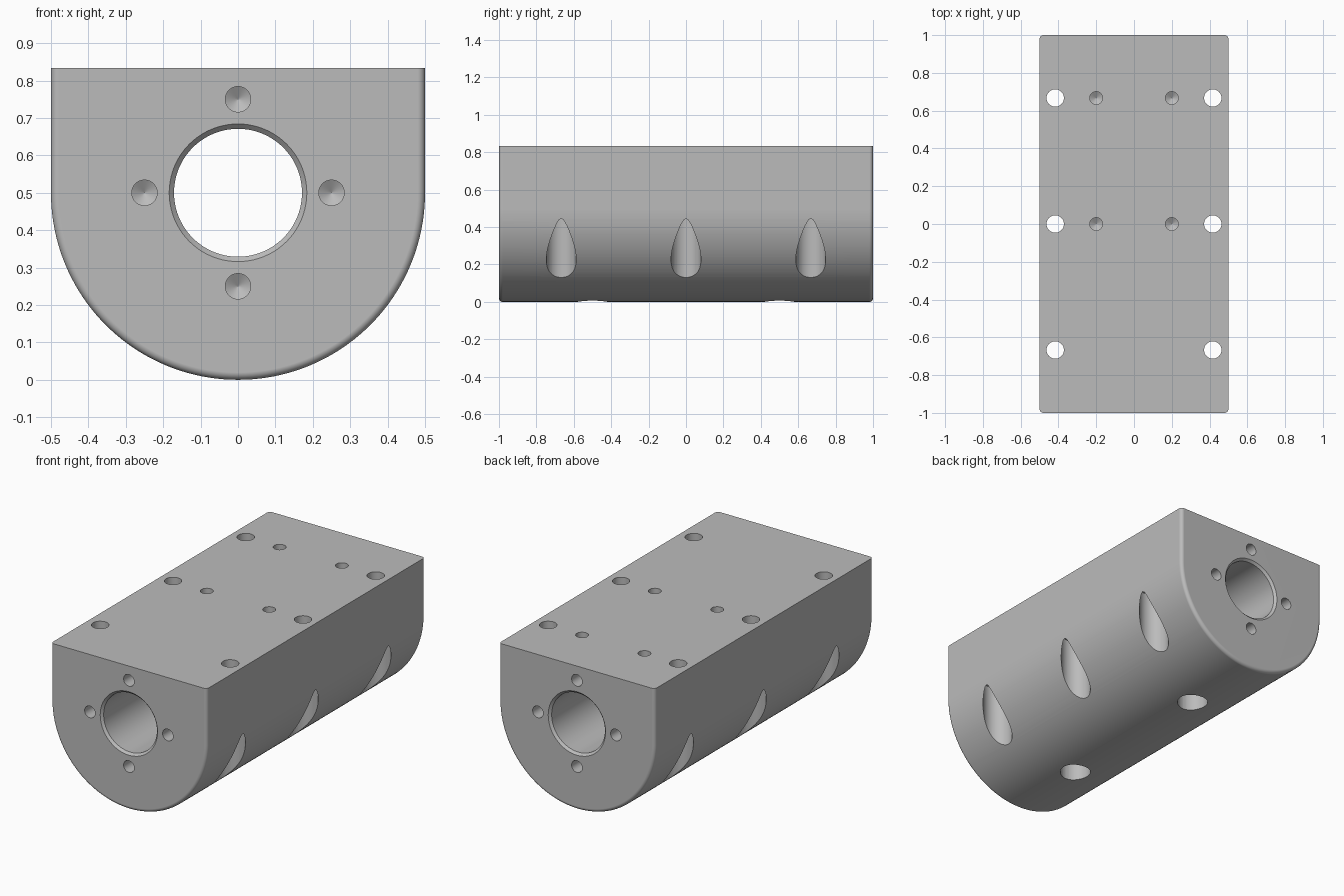
import bpy
import bmesh
from math import sin, cos, pi
from mathutils import Matrix, Vector

cube = bpy.data.objects.get("Cube")
if cube:
    bpy.data.objects.remove(cube, do_unlink=True)

HALF_W, TOP, HALF_L = 0.5, 0.833, 1.0
AXIS_Z, FILLET = 0.5, 0.02
BORE, CHAMFER = 0.171, 0.013

metal = bpy.data.materials.new("grey metal")
metal.use_nodes = True
GREY = (0.5, 0.5, 0.5, 1)
metal.diffuse_color = GREY
metal.node_tree.nodes["Principled BSDF"].inputs["Base Color"].default_value = GREY


def make_object(name, bm):
    bmesh.ops.recalc_face_normals(bm, faces=bm.faces)
    mesh = bpy.data.meshes.new(name)
    bm.to_mesh(mesh)
    bm.free()
    mesh.materials.append(metal)
    obj = bpy.data.objects.new(name, mesh)
    bpy.context.collection.objects.link(obj)
    return obj


def skin(bm, rings):
    """Join matching point rings with quads and cap both ends."""
    loops = [[bm.verts.new(p) for p in ring] for ring in rings]
    for a, b in zip(loops, loops[1:]):
        for i in range(len(a)):
            j = (i + 1) % len(a)
            bm.faces.new((a[i], a[j], b[j], b[i]))
    bm.faces.new(loops[0])
    bm.faces.new(loops[-1])


def u_section(y, inset):
    """Flat-topped section with a half-round underside."""
    r, n = HALF_W - inset, 80
    arc = [(r * cos(pi * i / n), y, AXIS_Z - r * sin(pi * i / n)) for i in range(n + 1)]
    return [(r, y, TOP)] + arc + [(-r, y, TOP)]


def drill(bm, start, direction, profile, segments=40):
    """Add a turned cutter; profile lists (radius, depth)."""
    turn = Vector(direction).to_track_quat("Z", "Y").to_matrix().to_4x4()
    place = Matrix.Translation(start) @ turn
    skin(bm, [[place @ Vector((r * cos(2 * pi * i / segments),
                               r * sin(2 * pi * i / segments), d))
               for i in range(segments)] for r, d in profile])


def cut(target, name, bm):
    cutter = make_object(name, bm)
    cutter.hide_render = True
    mod = target.modifiers.new(name, "BOOLEAN")
    mod.operation, mod.solver, mod.object = "DIFFERENCE", "EXACT", cutter
    bpy.context.view_layer.objects.active = target
    bpy.ops.object.modifier_apply(modifier=name)
    bpy.data.objects.remove(cutter, do_unlink=True)


# Housing body with rounded end rims
steps = 6
rim = [(FILLET * (1 - sin(t)), FILLET * (1 - cos(t)))
       for t in (pi / 2 * k / steps for k in range(steps + 1))]
front = [(-HALF_L + back, inset) for inset, back in
         ((b, a) for a, b in reversed(rim))]
back = [(-y, inset) for y, inset in reversed(front)]
bm = bmesh.new()
skin(bm, [u_section(y, inset) for y, inset in front + back])
housing = make_object("bearing_housing", bm)

# Main bore, chamfered at both ends
bm = bmesh.new()
length = 2 * HALF_L
drill(bm, (0, -HALF_L, AXIS_Z), (0, 1, 0),
      [(BORE + 2 * CHAMFER, -CHAMFER), (BORE, CHAMFER),
       (BORE, length - CHAMFER), (BORE + 2 * CHAMFER, length + CHAMFER)], 80)
cut(housing, "bore_cutter", bm)

# Mounting holes, counterbored from below
bm = bmesh.new()
for x in (-0.417, 0.417):
    for y in (-0.667, 0, 0.667):
        drill(bm, (x, y, TOP), (0, 0, -1),
              [(0.046, -0.1), (0.046, 0.333), (0.08, 0.333), (0.08, 1)], 48)

# Blind tapped holes with drill-point bottoms
tapped = [(0.034, -0.05), (0.034, 0.18), (0.0005, 0.2)]
for x in (-0.2, 0.2):
    for y in (0, 0.667):
        drill(bm, (x, y, TOP), (0, 0, -1), tapped)
for side in (-1, 1):
    for k in range(4):
        a = k * pi / 2
        drill(bm, (0.25 * cos(a), side * HALF_L, AXIS_Z + 0.25 * sin(a)),
              (0, -side, 0), tapped)
cut(housing, "screw_hole_cutter", bm)

# Lubrication holes from the underside into the bore
bm = bmesh.new()
for y in (-0.5, 0.5):
    drill(bm, (0, y, -0.1), (0, 0, 1), [(0.083, 0), (0.083, 0.55)], 48)
cut(housing, "lubrication_hole_cutter", bm)

# Smooth round surfaces, crisp edges
bpy.ops.object.select_all(action="DESELECT")
housing.select_set(True)
bpy.context.view_layer.objects.active = housing
bpy.ops.object.shade_smooth_by_angle(angle=pi / 6)
weighted = housing.modifiers.new("weighted_normals", "WEIGHTED_NORMAL")
weighted.keep_sharp = True
